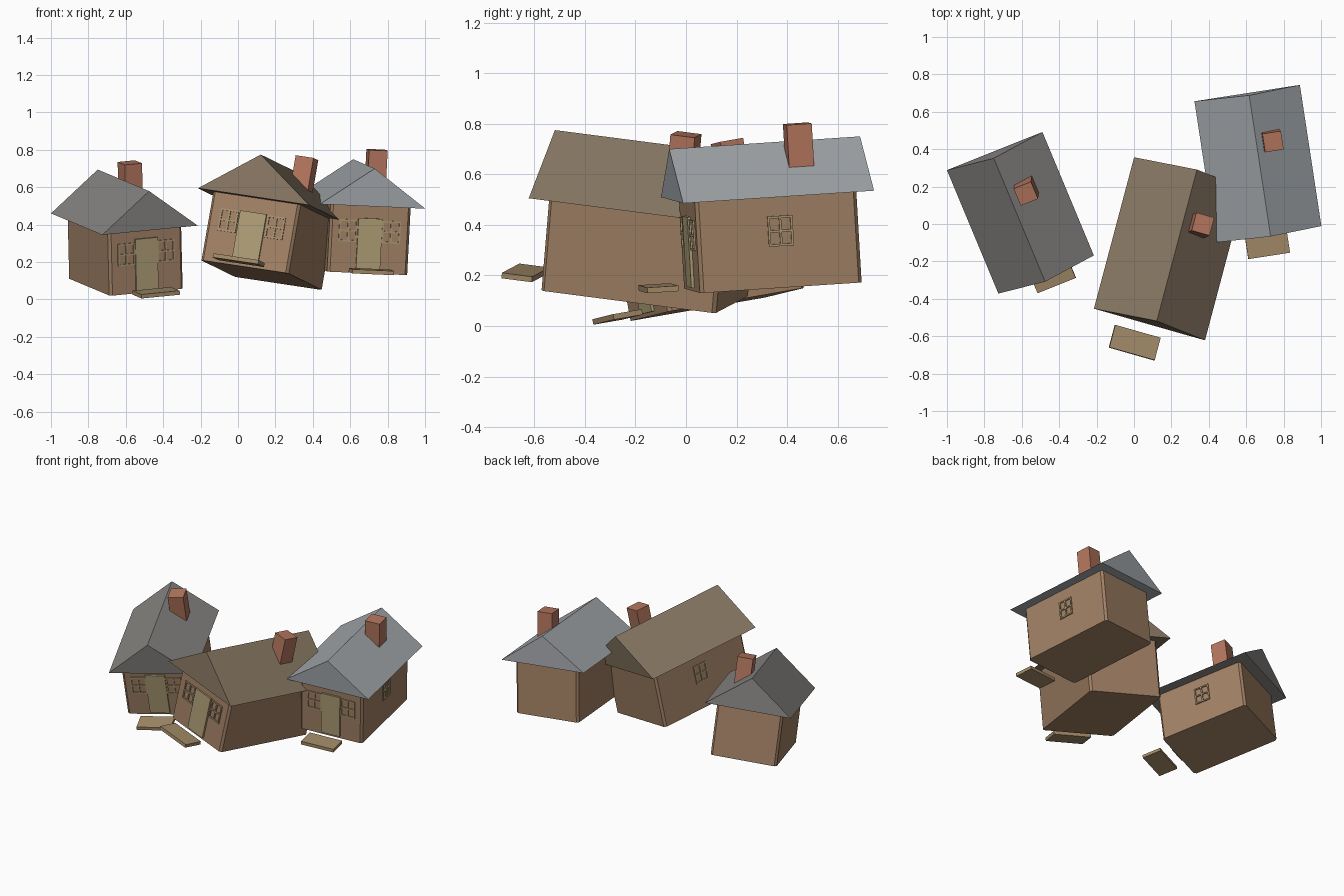
import bpy, bmesh
from mathutils import Vector, Matrix

if "Cube" in bpy.data.objects:
    bpy.data.objects.remove(bpy.data.objects["Cube"])


def material(name, rgb):
    m = bpy.data.materials.new(name)
    m.diffuse_color = (*rgb, 1)
    m.use_nodes = True
    m.node_tree.nodes["Principled BSDF"].inputs["Base Color"].default_value = m.diffuse_color
    return m


WALL = material("wall_brown", (0.36, 0.22, 0.13))
BRICK = material("brick", (0.45, 0.18, 0.11))
DOOR = material("door_tan", (0.42, 0.34, 0.18))
STEP = material("step_wood", (0.37, 0.26, 0.14))
FRAME = material("frame_tan", (0.40, 0.30, 0.17))


def finish(name, bm, frame, mat):
    bmesh.ops.recalc_face_normals(bm, faces=bm.faces)
    me = bpy.data.meshes.new(name)
    bm.to_mesh(me)
    bm.free()
    me.materials.append(mat)
    ob = bpy.data.objects.new(name, me)
    ob.matrix_world = frame
    bpy.context.collection.objects.link(ob)
    return ob


def add_box(bm, centre, size):
    m = Matrix.Translation(centre) @ Matrix.Diagonal((*size, 1))
    return bmesh.ops.create_cube(bm, size=1, matrix=m)


def box(name, centre, size, frame, mat, chamfer=0):
    bm = bmesh.new()
    add_box(bm, centre, size)
    if chamfer:
        upright = [e for e in bm.edges
                   if abs(e.verts[0].co.z - e.verts[1].co.z) > size[2] / 2]
        bmesh.ops.bevel(bm, geom=upright, offset=chamfer, segments=1, affect='EDGES')
    return finish(name, bm, frame, mat)


def gable_roof(name, width, length, height, frame, mat):
    bm = bmesh.new()
    profile = [(-width / 2, 0), (width / 2, 0), (0, height)]
    face = bm.faces.new([bm.verts.new((x, -length / 2, z)) for x, z in profile])
    ext = bmesh.ops.extrude_face_region(bm, geom=[face], use_keep_orig=True)
    new = [g for g in ext["geom"] if isinstance(g, bmesh.types.BMVert)]
    bmesh.ops.translate(bm, verts=new, vec=(0, length, 0))
    finish(name, bm, frame, mat)


def window(name, frame, w=0.1, h=0.12, bar=0.009, depth=0.014):
    # three uprights and three rails, lying in the local xz plane
    bm = bmesh.new()
    for k in (-1, 0, 1):
        add_box(bm, (k * (w - bar) / 2, 0, 0), (bar, depth, h))
        add_box(bm, (0, 0, k * (h - bar) / 2), (w, depth, bar))
    finish(name, bm, frame, FRAME)


def house(tag, centre, across, along, roof, wall, chimney, window_side, roof_rgb):
    # tilted local frame: x across, y front to back, origin at the eaves level
    v = Vector(along).normalized()
    u = Vector(across)
    u = (u - v * u.dot(v)).normalized()
    frame = Matrix((u, v, u.cross(v))).transposed().to_4x4()
    frame.translation = centre
    W, D, H = wall

    # walls and roof
    box(tag + "_walls", (0, 0, -H / 2), (W, D, H), frame, WALL, 0.014)
    gable_roof(tag + "_roof", *roof, frame, material(tag + "_roof_tiles", roof_rgb))

    # chimney
    cu, cv, top = chimney
    box(tag + "_chimney", (cu, cv, top - 0.12), (0.1, 0.1, 0.24), frame, BRICK)

    # door and the step in front of it
    box(tag + "_door", (0, -D / 2, -H + 0.155), (0.3 * W, 0.024, 0.28), frame, DOOR)
    box(tag + "_step", (0, -D / 2 - 0.133, -H + 0.019), (0.52 * W, 0.125, 0.022), frame, STEP)

    # two front windows and one on a side wall
    zc = -0.38 * H
    for s, side in ((-1, "left"), (1, "right")):
        window(f"{tag}_front_window_{side}",
               frame @ Matrix.Translation((s * 0.268 * W, -D / 2, zc)))
    window(tag + "_side_window",
           frame @ Matrix.Translation((window_side * W / 2, 0.01, zc))
           @ Matrix.Rotation(1.5708, 4, 'Z'))


house("left_house", (-0.6075, 0.06, 0.4275), (0.51, 0.205, 0.05), (-0.275, 0.66, 0.115),
      (0.552, 0.724, 0.213), (0.425, 0.59, 0.348), (0.092, 0.13, 0.28), 1, (0.24, 0.23, 0.22))
house("middle_house", (0.19, -0.1325, 0.4975), (0.595, -0.165, -0.09), (0.215, 0.81, -0.105),
      (0.624, 0.844, 0.229), (0.49, 0.72, 0.374), (0.097, 0.14, 0.297), -1, (0.24, 0.18, 0.12))
house("right_house", (0.6625, 0.3225, 0.5225), (0.565, 0.08, -0.025), (-0.115, 0.755, 0.05),
      (0.571, 0.765, 0.203), (0.434, 0.648, 0.363), (0.086, 0.122, 0.274), 1, (0.36, 0.38, 0.40))
